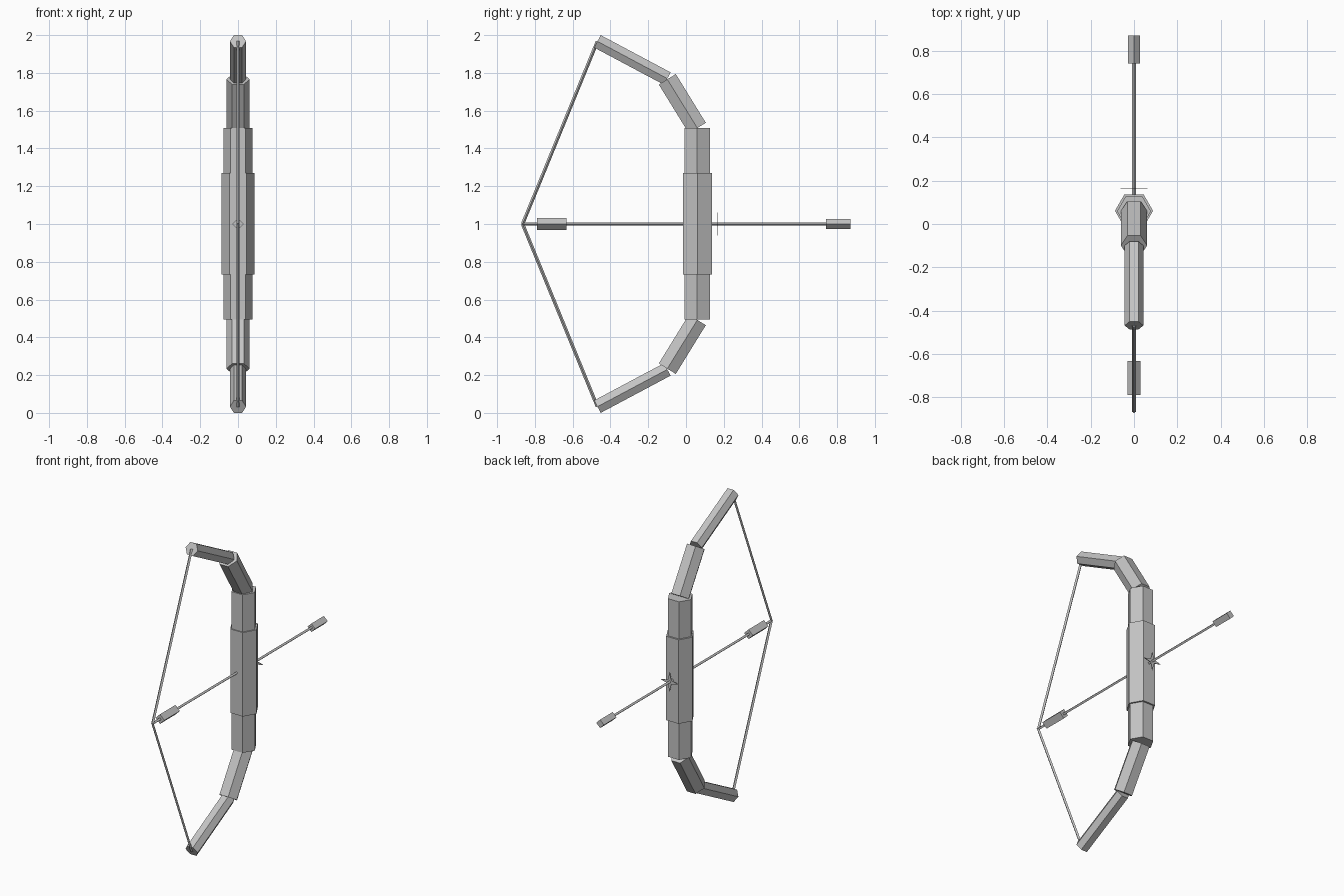
import bpy, bmesh, math
from mathutils import Vector

if "Cube" in bpy.data.objects:
    bpy.data.objects.remove(bpy.data.objects["Cube"])

MID = 1.0  # height of the arrow, the bow is mirrored about it

grey = bpy.data.materials.new("plain grey")
grey.diffuse_color = (0.55, 0.55, 0.55, 1)
grey.use_nodes = True
grey.node_tree.nodes["Principled BSDF"].inputs["Base Color"].default_value = grey.diffuse_color


def finish(name, bm):
    bmesh.ops.recalc_face_normals(bm, faces=bm.faces)
    mesh = bpy.data.meshes.new(name)
    bm.to_mesh(mesh)
    bm.free()
    mesh.materials.append(grey)
    bpy.context.collection.objects.link(bpy.data.objects.new(name, mesh))


def bar(name, start, end, radius, sides):
    """Capped prism between two (y, z) points, with corners on its +x and -x sides."""
    a, b = Vector((0, *start)), Vector((0, *end))
    side = Vector((1, 0, 0))
    up = (b - a).normalized().cross(side)
    bm = bmesh.new()
    rings = []
    for p in (a, b):
        ring = []
        for i in range(sides):
            t = 2 * math.pi * i / sides
            ring.append(bm.verts.new(p + radius * (math.cos(t) * side + math.sin(t) * up)))
        rings.append(ring)
        bm.faces.new(ring)
    for i in range(sides):
        j = (i + 1) % sides
        bm.faces.new((rings[0][i], rings[0][j], rings[1][j], rings[1][i]))
    finish(name, bm)


# Bow handle: thick grip around a longer riser
bar("grip", (0.061, MID - 0.268), (0.061, MID + 0.27), 0.088, 6)
bar("riser", (0.059, MID - 0.505), (0.059, MID + 0.508), 0.078, 6)

# Limbs and string, upper and lower
for label, s in (("upper", 1), ("lower", -1)):
    bar(label + "_inner_limb", (0.06, MID + s * 0.508), (-0.099, MID + s * 0.766), 0.061, 6)
    bar(label + "_outer_limb", (-0.099, MID + s * 0.77), (-0.469, MID + s * 0.967), 0.043, 6)
    bar(label + "_string", (-0.469, MID + s * 0.967), (-0.865, MID), 0.009, 4)

# Arrow: shaft, fletching and head
bar("arrow_shaft", (-0.868, MID), (0.80, MID), 0.009, 4)
bar("arrow_fletching", (-0.79, MID), (-0.633, MID), 0.031, 4)
bar("arrow_head", (0.742, MID), (0.87, MID), 0.027, 4)

# Thin four-pointed star in front of the grip
bm = bmesh.new()
layers = []
for y in (0.163, 0.167):
    ring = []
    for i in range(8):
        r = 0.062 if i % 2 == 0 else 0.017
        t = math.pi * i / 4
        ring.append(bm.verts.new((r * math.cos(t), y, MID + r * math.sin(t))))
    layers.append(ring)
    bm.faces.new(ring)
for i in range(8):
    j = (i + 1) % 8
    bm.faces.new((layers[0][i], layers[0][j], layers[1][j], layers[1][i]))
finish("sight_star", bm)
